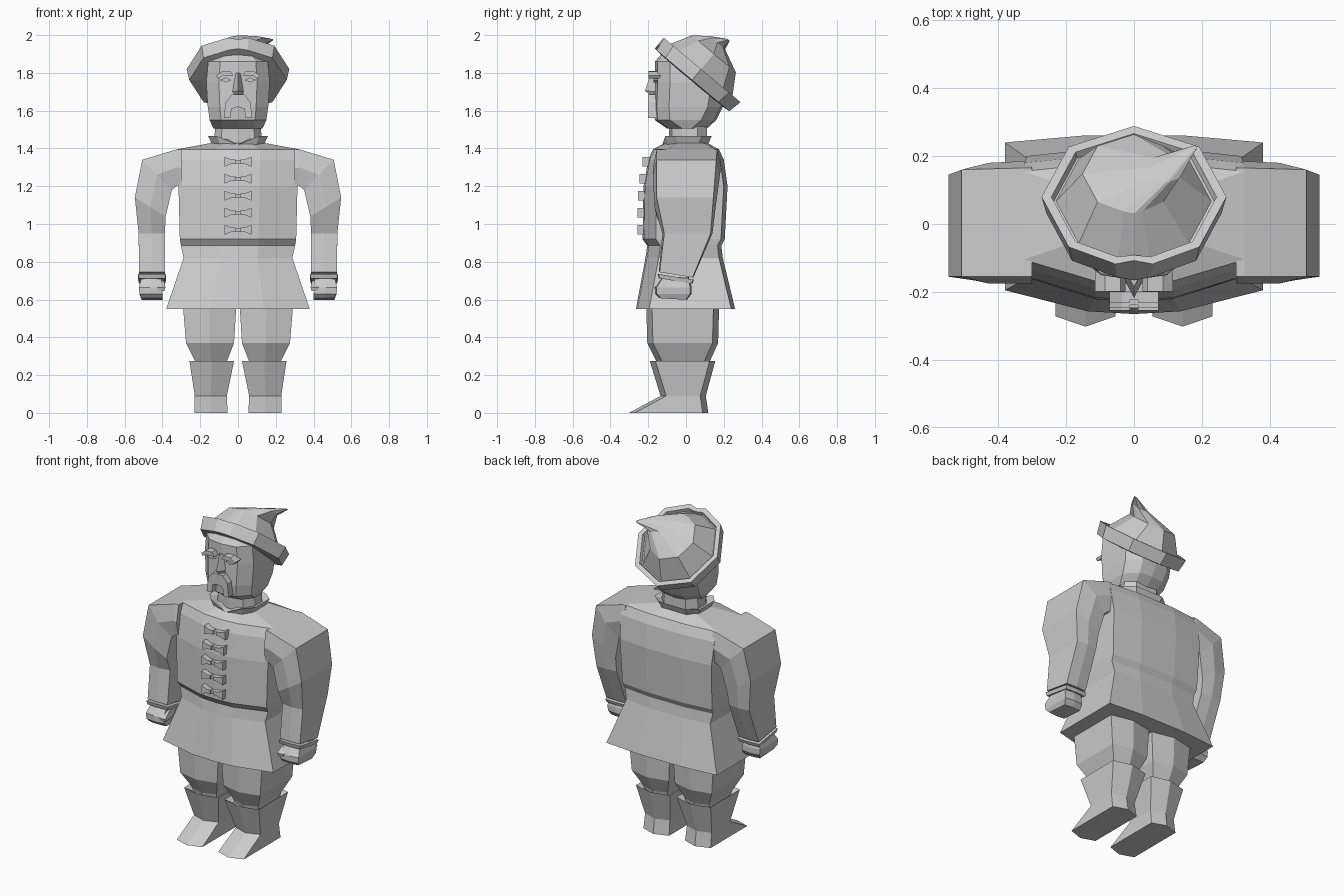
import bpy, bmesh, math
from mathutils import Vector

if "Cube" in bpy.data.objects:
    bpy.data.objects.remove(bpy.data.objects["Cube"], do_unlink=True)

# One plain grey for the whole figure
GREY = (0.6, 0.6, 0.6, 1.0)
mat = bpy.data.materials.new("plain_grey")
mat.use_nodes = True
mat.diffuse_color = GREY
bsdf = next(n for n in mat.node_tree.nodes if n.type == 'BSDF_PRINCIPLED')
bsdf.inputs["Base Color"].default_value = GREY


def loft(name, rings):
    """Skin a list of equal point rings and cap both ends."""
    bm = bmesh.new()
    vs = [[bm.verts.new(p) for p in r] for r in rings]
    n = len(vs[0])
    for a, b in zip(vs, vs[1:]):
        for i in range(n):
            j = (i + 1) % n
            bm.faces.new((a[i], a[j], b[j], b[i]))
    bm.faces.new(vs[0])
    bm.faces.new(vs[-1])
    bmesh.ops.recalc_face_normals(bm, faces=bm.faces)
    me = bpy.data.meshes.new(name)
    bm.to_mesh(me)
    bm.free()
    me.materials.append(mat)
    ob = bpy.data.objects.new(name, me)
    bpy.context.collection.objects.link(ob)
    return ob


def ring(shape, z, a, y0, y1, cx=0.0, s=1):
    """Symmetric horizontal section; shape rows are (x factor, 0 front / 1 back, inset)."""
    half = [(fx * a, y1 - d if back else y0 + d) for fx, back, d in shape]
    pts = half + [(-x, y) for x, y in reversed(half) if x > 0]
    return [Vector((s * (cx + x), y, z)) for x, y in pts]


def plate(name, outline, y0, y1):
    """Extrude an (x, z) outline from y0 to y1."""
    return loft(name, [[Vector((x, y, z)) for x, z in outline] for y in (y0, y1)])


TUNIC = [(0, 0, 0), (.36, 0, .008), (1, 0, .07), (1, 1, .02), (.4, 1, 0), (0, 1, 0)]
LIMB = [(0, 0, 0), (1, 0, .03), (1, 1, .03), (0, 1, 0)]
HEAD = [(0, 0, 0), (.6, 0, .015), (1, 0, .08), (1, 1, .08), (.55, 1, .01), (0, 1, 0)]
NECK = [(0, 0, 0), (.7, 0, .015), (1, 0, .07), (1, 1, .05), (.6, 1, 0), (0, 1, 0)]

# Tunic with flared skirt and pinched waist
loft("tunic", [ring(TUNIC, *r) for r in [
    (.55, .38, -.265, .26), (.82, .288, -.215, .195), (.885, .302, -.205, .187),
    (.92, .308, -.23, .205), (1.2, .315, -.225, .22), (1.34, .322, -.2, .2),
    (1.395, .325, -.175, .175), (1.43, .135, -.11, .11)]])

# Neck and collar with a V opening in front
loft("neck", [ring(NECK, 1.38, .13, -.09, .11), ring(NECK, 1.53, .12, -.09, .11)])
collar = [ring(NECK, 1.415, .135, -.11, .115), ring(NECK, 1.465, .158, -.125, .135),
          ring(NECK, 1.45, .125, -.095, .11)]
for r in collar:
    r[0].z -= .045
loft("collar", collar)

# Head
loft("head", [ring(HEAD, *r) for r in [
    (1.505, .13, -.10, .11), (1.55, .15, -.165, .16), (1.62, .16, -.17, .195),
    (1.75, .168, -.165, .215), (1.86, .158, -.165, .19), (1.9, .11, -.13, .1)]])

# Nose, brows, eyes and drooping moustache
loft("nose", [[Vector(p) for p in r] for r in [
    [(-.018, -.15, 1.80), (0, -.185, 1.80), (.018, -.15, 1.80)],
    [(-.036, -.15, 1.70), (0, -.217, 1.705), (.036, -.15, 1.70)],
    [(-.03, -.15, 1.68), (0, -.185, 1.68), (.03, -.15, 1.68)]]])
for s, side in ((1, "left"), (-1, "right")):
    plate(side + "_brow", [(s * x, z) for x, z in
          [(.025, 1.785), (.04, 1.81), (.085, 1.808), (.115, 1.785), (.105, 1.77), (.08, 1.785)]],
          -.198, -.12)
    plate(side + "_eye", [(s * x, z) for x, z in
          [(.035, 1.762), (.065, 1.776), (.095, 1.762), (.065, 1.75)]], -.172, -.14)
    plate(side + "_moustache", [(s * x, z) for x, z in
          [(0, 1.685), (.035, 1.685), (.065, 1.645), (.076, 1.56), (.04, 1.56), (.034, 1.61),
           (0, 1.62)]], -.2, -.13)

# Hat, built around a plane tilted down towards the back
TILT = math.radians(40)
CENTRE = Vector((0, .08, 1.82))
UP = Vector((0, math.sin(TILT), math.cos(TILT)))
BACK = Vector((0, math.cos(TILT), -math.sin(TILT)))
ANGLES = [0, 45, 90, 135, 168, 180, 192, 225, 270, 315]


def hat_ring(h, r, notch=1.0, shift=(0, 0, 0), right=1.0):
    out = []
    for d in ANGLES:
        t = math.radians(d)
        k = r * (notch if d == 180 else .97 if d in (168, 192) else 1)
        x = k * math.sin(t)
        out.append(CENTRE + Vector(shift) + UP * h + BACK * k * math.cos(t)
                   + Vector((x * right if x > 0 else x, 0, 0)))
    return out


loft("hat_brim", [hat_ring(-.08, .2), hat_ring(-.075, .258), hat_ring(0, .272, .9),
                  hat_ring(0, .243, .92), hat_ring(-.02, .236, .92)])
tip_base = hat_ring(0, .055, shift=(.095, .085, .14))
tip = hat_ring(0, .008, shift=(.178, .145, .155))
loft("hat_crown", [hat_ring(-.03, .236, .95), hat_ring(.105, .152, right=.8), tip_base, tip])

# Five bow-shaped coat fasteners
for i, (z, y) in enumerate([(1.33, -.203), (1.24, -.218), (1.15, -.226), (1.06, -.228), (.97, -.229)]):
    for s in (1, -1):
        plate(f"fastener_{i + 1}_{'left' if s > 0 else 'right'}", [(s * x, z + dz) for x, dz in
              [(.012, .012), (.035, .012), (.072, .026), (.072, -.026), (.035, -.012), (.012, -.012)]],
              y - .028, y + .05)
    plate(f"fastener_{i + 1}_knot", [(-.018, z + .009), (.018, z + .009),
                                     (.018, z - .009), (-.018, z - .009)], y - .02, y + .03)


def arm_ring(s, outer, inner, y0, y1, bulge=.015, slope=0.0):
    """Six-point section between an outer and an inner (x, z) edge."""
    (xo, zo), (xi, zi) = outer, inner
    xm, zm = (xo + xi) / 2, (zo + zi) / 2
    pts = [(xo, y0, zo), (xm, y0 - bulge, zm), (xi, y0, zi),
           (xi, y1, zi), (xm, y1 + bulge, zm), (xo, y1, zo)]
    return [Vector((s * x, y, z - slope * (y - y0))) for x, y, z in pts]


for s, side in ((1, "left"), (-1, "right")):
    # Sleeve from shoulder to wrist
    loft(side + "_sleeve", [
        arm_ring(s, (.30, 1.396), (.30, 1.19), -.155, .165, .02),
        arm_ring(s, (.325, 1.395), (.32, 1.205), -.155, .165, .02),
        arm_ring(s, (.507, 1.34), (.35, 1.18), -.155, .16, .02),
        arm_ring(s, (.546, 1.14), (.383, 1.04), -.155, .145, .012),
        arm_ring(s, (.526, .95), (.387, .95), -.115, .13, .01),
        arm_ring(s, (.524, .745), (.387, .745), -.14, .035, .004, .16)])
    loft(side + "_cuff", [
        arm_ring(s, (.529, .735), (.381, .735), -.146, .038, .004, .16),
        arm_ring(s, (.524, .712), (.386, .712), -.14, .03, .004, .16)])
    # Fist and thumb
    loft(side + "_hand", [
        arm_ring(s, (.51, .72), (.405, .72), -.12, .01, .005),
        arm_ring(s, (.525, .665), (.405, .665), -.155, .022, .008),
        arm_ring(s, (.522, .63), (.40, .63), -.155, .022, .008),
        arm_ring(s, (.51, .607), (.40, .607), -.135, .0, .005, .06)])
    loft(side + "_thumb", [
        arm_ring(s, (.43, .70), (.392, .70), -.11, -.04, .003),
        arm_ring(s, (.43, .665), (.384, .665), -.165, -.08, .003),
        arm_ring(s, (.42, .645), (.39, .645), -.16, -.1, .003)])
    # Baggy trouser leg
    loft(side + "_trouser_leg", [ring(LIMB, z, a, y0, y1, cx, s) for z, a, y0, y1, cx in [
        (.60, .14, -.21, .175, .15), (.55, .14, -.21, .175, .15),
        (.37, .127, -.205, .17, .148), (.27, .083, -.155, .125, .143),
        (.2, .075, -.14, .11, .143)]])
    # Boot with a flat pointed toe
    loft(side + "_boot", [ring(LIMB, z, a, y0, y1, cx, s) for z, a, y0, y1, cx in [
        (.25, .085, -.16, .13, .14), (.275, .118, -.192, .155, .139),
        (.09, .085, -.135, .105, .144), (0, .088, -.302, .118, .143)]])
